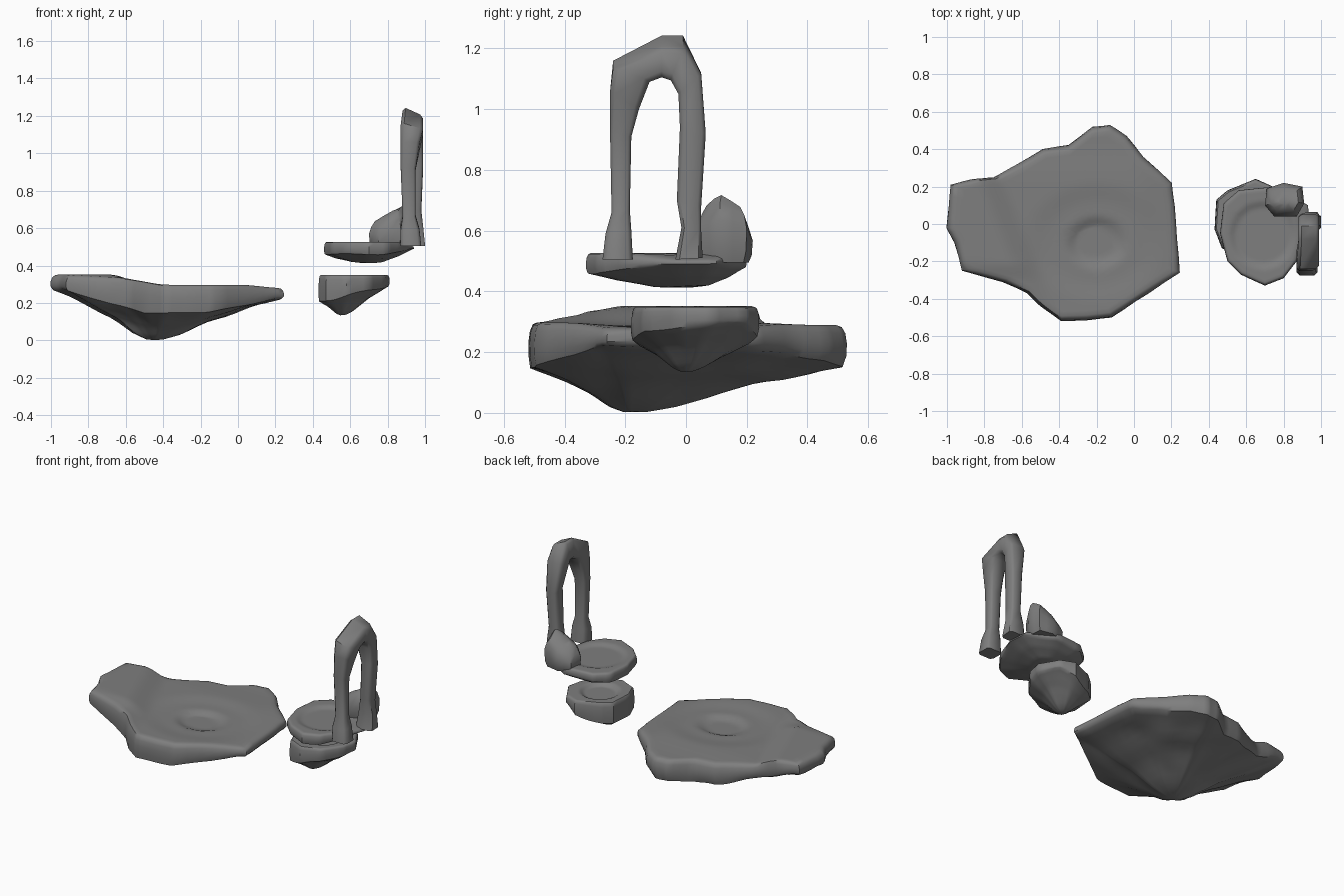
import bpy, bmesh
from mathutils import Vector, noise

cube = bpy.data.objects.get("Cube")
if cube:
    bpy.data.objects.remove(cube)

stone = bpy.data.materials.new("grey stone")
stone.use_nodes = True
stone.diffuse_color = (0.21, 0.21, 0.21, 1)
bsdf = next(n for n in stone.node_tree.nodes if n.type == 'BSDF_PRINCIPLED')
bsdf.inputs["Base Color"].default_value = stone.diffuse_color
bsdf.inputs["Roughness"].default_value = 0.8


def clamp(v):
    return max(0.0, min(1.0, v))


def ease(a, b, v):
    t = clamp((v - a) / (b - a))
    return t * t * (3 - 2 * t)


def loft(name, rings, angle=0.75):
    """Skin a stack of equal closed rings and cap both ends."""
    bm = bmesh.new()
    loops = [[bm.verts.new(p) for p in ring] for ring in rings]
    n = len(loops[0])
    for low, high in zip(loops, loops[1:]):
        for i in range(n):
            j = (i + 1) % n
            bm.faces.new((low[i], low[j], high[j], high[i]))
    bm.faces.new(loops[0][::-1])
    bm.faces.new(loops[-1])
    bmesh.ops.recalc_face_normals(bm, faces=bm.faces)
    bmesh.ops.triangulate(bm, faces=[f for f in bm.faces if len(f.verts) > 4])
    mesh = bpy.data.meshes.new(name)
    bm.to_mesh(mesh)
    bm.free()
    mesh.materials.append(stone)
    obj = bpy.data.objects.new(name, mesh)
    bpy.context.collection.objects.link(obj)
    bpy.ops.object.select_all(action='DESELECT')
    obj.select_set(True)
    bpy.context.view_layer.objects.active = obj
    bpy.ops.object.shade_smooth_by_angle(angle=angle)


def refine(outline, steps):
    pts = [Vector(p) for p in outline]
    return [a.lerp(b, k / steps)
            for a, b in zip(pts, pts[1:] + pts[:1]) for k in range(steps)]


def profile_at(profile, t):
    for (a, u), (b, v) in zip(profile, profile[1:]):
        if t <= b:
            return u + (v - u) * (t - a) / (b - a)
    return profile[-1][1]


def island(name, outline, apex, center, top, rim_low, profile, rough):
    """Floating rock: keel rising from the apex to a rounded rim, then a worn top."""
    edge = refine(outline, 4)
    tip, mid = Vector(apex[:2]), Vector(center)
    rings = []
    # Underside
    for k in range(1, 15):
        t = k / 14
        ring = []
        for e in edge:
            p = tip.lerp(e, t * 0.98)
            z = apex[2] + (rim_low(e) - apex[2]) * profile_at(profile, t)
            bump = noise.noise(Vector((p.x * 6, p.y * 6, 3))) * rough * min(1, 3 * t)
            ring.append((p.x, p.y, max(apex[2], z + bump)))
        rings.append(ring)
    # Rim
    for share, width in ((0.25, 1), (0.55, 1), (0.8, 0.99), (0.95, 0.97)):
        ring = []
        for e in edge:
            z = rim_low(e) + (top(e) - rim_low(e)) * share
            w = width + noise.noise(Vector((e.x * 9, e.y * 9, z * 9))) * rough * 0.6
            p = mid.lerp(e, w)
            ring.append((p.x, p.y, z))
        rings.append(ring)
    # Top
    for k in range(19):
        ring = [mid.lerp(e, 0.94 - k * 0.051) for e in edge]
        rings.append([(p.x, p.y, top(p)) for p in ring])
    loft(name, rings)


# Large island with a raised slanting ledge and a shallow basin
def large_top(p):
    step = p.x + 0.68 + 0.4 * p.y
    ledge = 0.055 * (1 - ease(-0.09, 0.11, step)) * (1 - 0.3 * ease(0.2, 0.32, -p.y))
    d = ((p.x + 0.2) ** 2 + ((p.y + 0.1) * 1.2) ** 2) ** 0.5
    basin = -0.02 * (1 - ease(0.1, 0.18, d)) - 0.01 * (1 - ease(0.24, 0.4, d))
    return 0.297 + ledge + basin - 0.018 * ease(0, 0.25, p.x) - 0.008 * ease(0.2, 0.45, p.y)


def large_low(e):
    return 0.15 + 0.12 * clamp((-0.5 - e.x) / 0.45) + 0.07 * clamp((e.x + 0.15) / 0.38)


island("large_island",
       [(-1, -0.02), (-0.96, -0.1), (-0.92, -0.25), (-0.7, -0.31), (-0.57, -0.37),
        (-0.5, -0.44), (-0.39, -0.52), (-0.25, -0.515), (-0.12, -0.5), (0.14, -0.33),
        (0.245, -0.26), (0.215, 0.1), (0.2, 0.22), (0.05, 0.36), (-0.04, 0.47),
        (-0.13, 0.53), (-0.22, 0.52), (-0.35, 0.42), (-0.49, 0.4), (-0.62, 0.32),
        (-0.75, 0.25), (-0.86, 0.24), (-0.98, 0.21)],
       (-0.45, -0.18, 0), (-0.3, -0.05), large_top, large_low,
       [(0, 0), (0.08, 0.02), (0.22, 0.15), (0.4, 0.42), (0.65, 0.68), (1, 1)], 0.015)


# Thin platform with a dished top
def platform_top(p):
    d = (p - Vector((0.69, -0.06))).length
    return 0.526 - 0.013 * (1 - ease(0.14, 0.19, d)) - 0.022 * ease(0.84, 0.95, p.x)


island("arch_platform",
       [(0.46, -0.05), (0.5, -0.2), (0.57, -0.27), (0.7, -0.33), (0.8, -0.29),
        (0.87, -0.2), (0.94, -0.02), (0.93, 0.1), (0.76, 0.2), (0.56, 0.18),
        (0.48, 0.11)],
       (0.68, 0.01, 0.412), (0.69, -0.06), platform_top,
       lambda e: 0.46 + 0.025 * ease(0.75, 0.95, e.x) + 0.015 * ease(0.05, 0.2, e.y),
       [(0, 0), (0.35, 0.12), (0.72, 0.53), (1, 1)], 0.008)


# Small chunky island below the platform
def small_top(p):
    d = (p - Vector((0.61, 0.03))).length
    return 0.348 - 0.02 * (1 - ease(0.09, 0.13, d))


island("small_island",
       [(0.43, -0.03), (0.47, -0.13), (0.58, -0.18), (0.7, -0.14), (0.79, -0.02),
        (0.81, 0.08), (0.74, 0.2), (0.65, 0.24), (0.5, 0.18), (0.44, 0.13)],
       (0.555, 0, 0.132), (0.61, 0.03), small_top,
       lambda e: 0.21 + 0.08 * ease(0.45, 0.8, e.x),
       [(0, 0), (0.1, 0.02), (0.25, 0.13), (0.6, 0.62), (1, 1)], 0.02)

# Stone arch: outer edge, inner edge (y, z) and x span for each section
sections = [
    ((-0.275, 0.505), (-0.175, 0.505), 0.87, 0.98),
    ((-0.265, 0.59), (-0.18, 0.6), 0.87, 0.97),
    ((-0.245, 0.66), (-0.185, 0.67), 0.88, 0.95),
    ((-0.25, 0.92), (-0.18, 0.91), 0.87, 0.95),
    ((-0.25, 1.06), (-0.155, 1.0), 0.87, 0.97),
    ((-0.24, 1.165), (-0.12, 1.09), 0.87, 0.99),
    ((-0.08, 1.25), (-0.08, 1.105), 0.88, 0.99),
    ((-0.01, 1.25), (-0.05, 1.095), 0.88, 0.99),
    ((0.05, 1.12), (-0.025, 1.05), 0.88, 0.99),
    ((0.065, 0.92), (-0.02, 0.94), 0.91, 0.99),
    ((0.05, 0.68), (-0.03, 0.7), 0.91, 0.98),
    ((0.05, 0.6), (-0.015, 0.61), 0.89, 0.99),
    ((0.055, 0.51), (-0.035, 0.505), 0.88, 1.0),
]
CORNERS = [(0, 0.15), (0.15, 0), (0.85, 0), (1, 0.15),
           (1, 0.85), (0.85, 1), (0.15, 1), (0, 0.85)]
rings = []
for outer, inner, x0, x1 in sections:
    ring = []
    for u, v in CORNERS:
        p = Vector(outer).lerp(Vector(inner), v)
        # The crown slopes down towards its outer side
        drop = 0.05 * u * (1 - v) * ease(1.1, 1.2, p.y)
        ring.append((x0 + (x1 - x0) * u, p.x, p.y - drop))
    rings.append(ring)
loft("stone_arch", rings, 0.9)

# Boulder beside the arch, its top peaked towards the arch
base = refine([(0.7, 0.1), (0.75, 0.04), (0.87, 0.04), (0.91, 0.11), (0.9, 0.2),
               (0.8, 0.22), (0.71, 0.19)], 2)
middle = Vector((0.805, 0.13))
rings = []
for height, scale in ((0, 0.85), (0.2, 0.96), (0.6, 1), (0.85, 0.88), (1, 0.7), (1.02, 0.3)):
    ring = []
    for e in base:
        p = middle.lerp(e, scale)
        crest = 0.63 + 0.55 * (p.x - 0.72) - 0.6 * max(0, p.y - 0.12, 0.1 - p.y)
        ring.append((p.x, p.y, 0.495 + (crest - 0.495) * height))
    rings.append(ring)
loft("boulder", rings)
